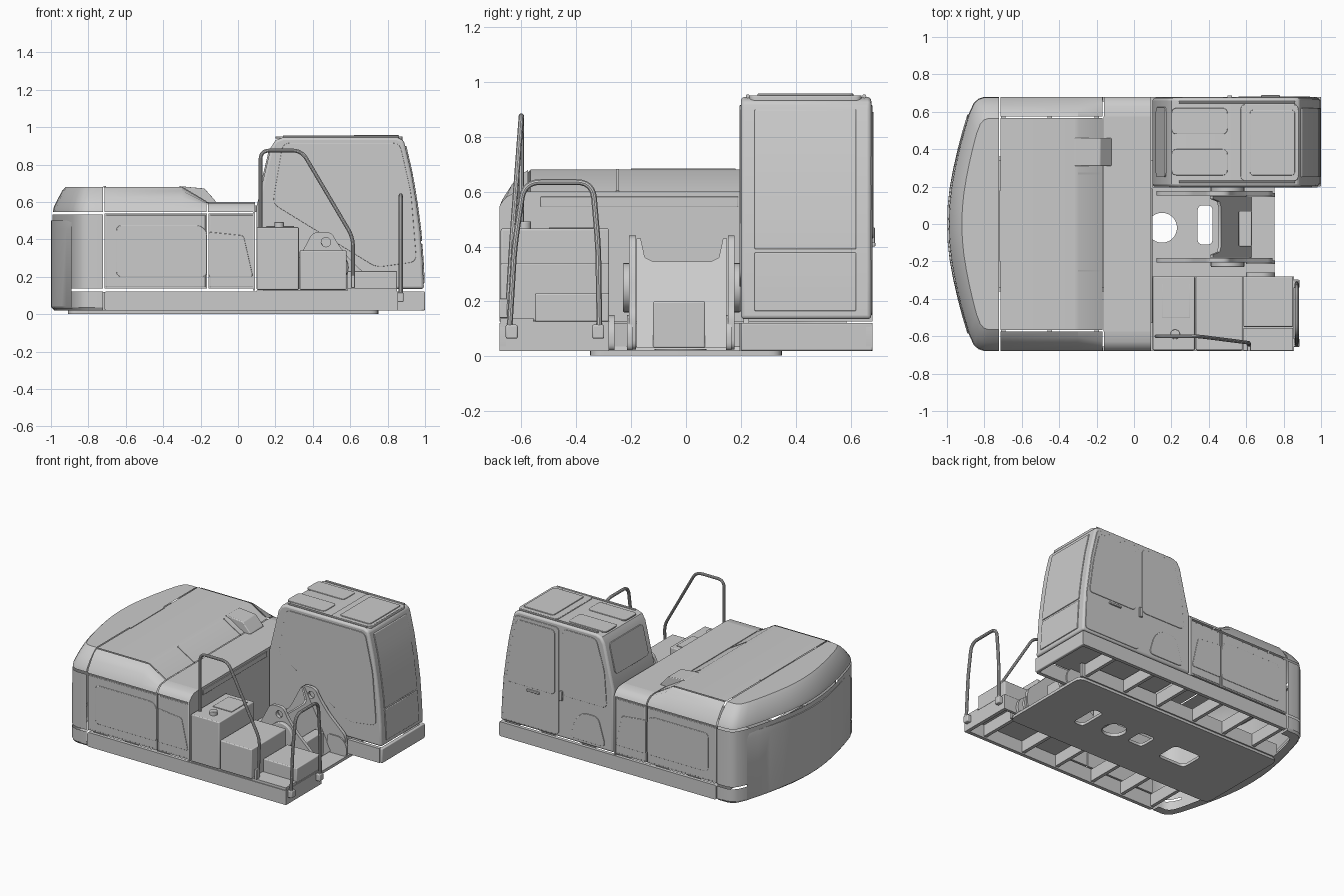
import bpy, bmesh, math
from mathutils import Vector

if "Cube" in bpy.data.objects:
    bpy.data.objects.remove(bpy.data.objects["Cube"])


def finish(name, bm):
    bmesh.ops.recalc_face_normals(bm, faces=bm.faces)
    me = bpy.data.meshes.new(name)
    bm.to_mesh(me)
    bm.free()
    ob = bpy.data.objects.new(name, me)
    bpy.context.collection.objects.link(ob)
    return ob


def fillet(pts, r, n=5, closed=True):
    """Round the corners of a polyline or polygon."""
    P = [Vector(p) for p in pts]
    out = []
    for i, p in enumerate(P):
        if not closed and i in (0, len(P) - 1):
            out.append(p)
            continue
        a, b = P[i - 1] - p, P[(i + 1) % len(P)] - p
        p0 = p + a.normalized() * min(r, a.length * .48)
        p1 = p + b.normalized() * min(r, b.length * .48)
        for k in range(n + 1):
            t = k / n
            out.append(p0 * (1 - t) ** 2 + p * 2 * t * (1 - t) + p1 * t * t)
    return out


def prism(name, pts, axis, a, b, bevel=0):
    """Polygon extruded along an axis from a to b."""
    put = {'x': lambda p, d: (d, p[0], p[1]), 'y': lambda p, d: (p[0], d, p[1]),
           'z': lambda p, d: (p[0], p[1], d)}[axis]
    bm = bmesh.new()
    A = [bm.verts.new(put(p, a)) for p in pts]
    B = [bm.verts.new(put(p, b)) for p in pts]
    bm.faces.new(A)
    bm.faces.new(B)
    for i in range(len(A)):
        j = (i + 1) % len(A)
        bm.faces.new((A[i], A[j], B[j], B[i]))
    ob = finish(name, bm)
    if bevel:
        m = ob.modifiers.new("bevel", 'BEVEL')
        m.width, m.segments, m.limit_method = bevel, 3, 'ANGLE'
        m.angle_limit = math.radians(40)
    return ob


def rect(a, b, c, d, r=0):
    p = [(a, c), (b, c), (b, d), (a, d)]
    return fillet(p, r) if r else p


def box(name, x0, x1, y0, y1, z0, z1, bevel=0):
    return prism(name, rect(x0, x1, y0, y1), 'z', z0, z1, bevel)


def circle(x, y, r, n=28):
    return [(x + r * math.cos(2 * math.pi * k / n), y + r * math.sin(2 * math.pi * k / n)) for k in range(n)]


def loft(name, rows, cap_last=False):
    bm = bmesh.new()
    V = [[bm.verts.new(p) for p in r] for r in rows]
    for r, s in zip(V, V[1:]):
        for i in range(len(r) - 1):
            bm.faces.new((r[i], r[i + 1], s[i + 1], s[i]))
    if cap_last:
        bm.faces.new(V[-1])
    return finish(name, bm)


def from_curve(name, cu):
    tmp = bpy.data.objects.new(name + "_curve", cu)
    bpy.context.collection.objects.link(tmp)
    dg = bpy.context.evaluated_depsgraph_get()
    me = bpy.data.meshes.new_from_object(tmp.evaluated_get(dg))
    bpy.data.objects.remove(tmp)
    ob = bpy.data.objects.new(name, me)
    bpy.context.collection.objects.link(ob)
    return ob


def spline(cu, pts, closed):
    s = cu.splines.new('POLY')
    s.points.add(len(pts) - 1)
    for q, p in zip(s.points, pts):
        q.co = (p[0], p[1], p[2] if len(p) > 2 else 0, 1)
    s.use_cyclic_u = closed


def tube(name, pts, r, corner=.05):
    cu = bpy.data.curves.new(name, 'CURVE')
    cu.dimensions, cu.bevel_depth, cu.bevel_resolution, cu.use_fill_caps = '3D', r, 3, True
    spline(cu, fillet(pts, corner, 6, False), False)
    return from_curve(name, cu)


def holed_plate(name, outlines, half):
    cu = bpy.data.curves.new(name, 'CURVE')
    cu.dimensions, cu.fill_mode, cu.extrude = '2D', 'BOTH', half
    for o in outlines:
        spline(cu, o, True)
    return from_curve(name, cu)


# base plate with openings, swing ring
base = holed_plate("base_plate", [rect(-.91, .75, -.35, .35, .05), circle(.15, -.02, .08),
                                  rect(.34, .42, -.11, .1, .03), rect(-.12, .0, -.07, .07, .03),
                                  rect(-.5, -.28, -.1, .08, .04)], .01)
base.location.z = .012
holed_plate("swing_ring", [circle(.15, -.02, .095), circle(.15, -.02, .08)], .012).location.z = .014

# lower frame: skirts, ribs and beams
for s, end, nm in ((-1, .855, "right"), (1, 1.0, "left")):
    prism(nm + "_skirt", fillet([(-.715, .02), (end, .02), (end, .122), (-.715, .122)], .015), 'y', s * .68, s * .655)
    box(nm + "_frame_beam", -.9, .74, s * .35 - .01, s * .35 + .01, .02, .118)
    for x in (-.7, -.45, -.2, .1, .38, .7):
        box(nm + "_cross_rib", x - .012, x + .012, s * .35, s * .66, .03, .118)
box("cab_front_skirt", .975, 1.0, .2, .68, .02, .122, .006)
box("cab_inner_skirt", .1, .98, .195, .22, .02, .122)
box("right_front_skirt", .83, .855, -.68, -.28, .02, .122)
box("right_inner_skirt", .1, .84, -.3, -.28, .02, .122)
box("right_deck", .1, .85, -.675, -.28, .112, .126)

# counterweight lofted from one plan outline
half = [(-.722, .68), (-.8, .68), (-.832, .67), (-.858, .645), (-.885, .585), (-.912, .495), (-.937, .4),
        (-.962, .29), (-.98, .19), (-.99, .1), (-.994, 0)]
plan = half + [(x, -y) for x, y in half[-2::-1]]


def ring(z, kx=1.0, ky=1.0, pts=plan, dx=0):
    return [(-.722 + (x + .722) * kx + dx, y * ky, z) for x, y in pts]


loft("counterweight_base", [ring(.02, .96, .985), ring(.035), ring(.122)])
loft("counterweight_bottom_lip", [ring(.02, .96, .985), ring(.02, .7, .9)])
loft("counterweight_body", [ring(.136), ring(.35), ring(.532, .99)])
loft("counterweight_top", [ring(.547, .985, .995), ring(.57, .97, .985), ring(.62, .88, .93),
                           ring(.66, .8, .87), ring(.68, .73, .83)], True)
core = plan[4:-4]
loft("counterweight_casting", [ring(.03, 1, 1, core), ring(.04, 1, 1, core, -.006), ring(.46, 1, 1, core, -.006),
                               ring(.5, 1, .95, core, -.006), ring(.5, .97, .95, core)])

# engine hood: side covers, lid and front deck
high = [(.68, .545), (.67, .57), (.635, .625), (.605, .66), (.575, .679)]
low = [(.68, .545), (.672, .56), (.655, .58), (.63, .594), (.575, .6)]
for s, nm in ((-1, "right"), (1, "left")):
    loft(nm + "_hood_shoulder", [[(x, s * y, z) for y, z in sec]
                                 for x, sec in ((-.714, high), (-.3, high), (-.168, low))])
    loft(nm + "_deck_shoulder", [[(x, s * y, z) for y, z in low] for x in (-.16, .09)])
    for a, b in ((-.714, -.166), (-.158, .09)):
        box(nm + "_side_door", a, b, s * .674, s * .66, .136, .538)
        box(nm + "_side_door_skin", a + .008, b - .008, s * .677, s * .67, .145, .53, .003)
    # pressed relief on the doors
    prism(nm + "_door_relief", fillet([(-.65, .2), (-.166, .2), (-.166, .44), (-.2, .475), (-.65, .475)], .03),
          'y', s * .68, s * .672, .003)
    prism(nm + "_door_relief_front", fillet([(-.158, .2), (.08, .2), (.03, .42), (-.158, .44)], .015),
          'y', s * .68, s * .672, .003)
loft("hood_lid", [[(x, y, z) for y in (-.567, .567)] for x, z in ((-.714, .68), (-.32, .68), (-.295, .676), (-.168, .6))])
box("front_deck", -.162, .09, -.575, .575, .585, .6)
prism("hood_bulkhead", [(-y, z) for y, z in low] + [(-.575, .6), (.575, .6)] + low[::-1] + [(.68, .126), (-.68, .126)],
      'x', .08, .092)
box("bulkhead_vent", .09, .098, -.53, .19, .545, .582, .003)
prism("hood_scoop", [(-.34, .67), (-.31, .684), (-.18, .672), (-.12, .605), (-.12, .595), (-.2, .595)],
      'y', .31, .46, .012)
box("lid_latch", -.72, -.706, -.2, .18, .678, .684)
for y in (-.25, .27):
    prism("hood_slope_rib", [(-.3, .674), (-.3, .683), (-.168, .604), (-.168, .596)], 'y', y - .005, y + .005)

# cab shell
front = [(1.0, .135), (.993, .28), (.98, .45), (.96, .6), (.935, .75), (.9, .9)]
front = [(x - .006, z) for x, z in front]
cab = [(.1, .135)] + front + [(.885, .93), (.85, .945), (.24, .945), (.2, .93), (.175, .89), (.125, .68), (.1, .58)]
prism("cab_shell", cab, 'y', .2, .675, .014)


def front_x(z):
    for (x0, z0), (x1, z1) in zip(front, front[1:]):
        if z <= z1:
            return x0 + (x1 - x0) * (z - z0) / (z1 - z0)
    return front[-1][0]


# windscreen panes follow the curved front
for nm, z0, z1 in (("lower", .165, .378), ("upper", .39, .9)):
    zs = [z0 + (z1 - z0) * k / 8 for k in range(9)]
    prism(nm + "_windscreen", [(front_x(z) + .006, z) for z in zs] + [(front_x(z) - .01, z) for z in zs[::-1]],
          'y', .25, .62, .004)

# cab windows and door
prism("right_cab_window", fillet([(.24, .915), (.185, .59), (.74, .25), (.955, .28), (.925, .65), (.865, .915)], .04),
      'y', .195, .205, .002)
prism("cab_door", fillet([(.53, .15), (.975, .15), (.965, .42), (.925, .7), (.875, .915), (.53, .915)], .03),
      'y', .67, .679, .003)
prism("door_window", fillet([(.56, .43), (.945, .43), (.91, .68), (.86, .89), (.56, .89)], .03), 'y', .67, .683, .002)
prism("left_rear_window", fillet([(.5, .44), (.5, .915), (.235, .915), (.17, .7), (.15, .44)], .04), 'y', .67, .679, .002)
prism("cab_service_cover", fillet([(.16, .16), (.44, .16), (.4, .3), (.34, .36), (.22, .36)], .04), 'y', .67, .68, .003)
box("door_handle", .5, .525, .67, .688, .4, .47, .004)
box("door_pull", .68, .78, .67, .69, .4, .415, .004)
prism("cab_rear_window", fillet([(.25, .67), (.625, .67), (.625, .88), (.25, .88)], .03), 'x', 0, .01, .002)
rear = bpy.data.objects["cab_rear_window"]
for v in rear.data.vertices:
    v.co.x += .118 + (v.co.z - .68) * .05 / .21

# roof hatch, roof pressings and rails
prism("roof_hatch", rect(.57, .88, .23, .64, .03), 'z', .93, .951, .004)
prism("roof_hatch_glass", rect(.62, .86, .26, .61, .02), 'z', .94, .957, .003)
for a, b in ((.26, .4), (.48, .62)):
    prism("roof_pressing", rect(.2, .5, a, b, .03), 'z', .94, .95, .003)
for y in (.225, .65):
    tube("roof_gutter", [(.24, y, .948), (.86, y, .948)], .007)

# tank and stepped tool boxes
box("fuel_tank", .1, .325, -.675, -.28, .13, .465, .006)
box("middle_step_box", .33, .58, -.675, -.28, .13, .34, .006)
box("front_step_box", .585, .85, -.55, -.28, .126, .23, .006)
box("front_side_tray", .585, .85, -.675, -.555, .126, .14)
prism("fuel_cap", circle(.22, -.59, .026), 'z', .46, .492, .004)
box("tank_cover", .15, .3, -.5, -.32, .464, .47, .002)
box("side_latch", .605, .625, -.68, -.65, .14, .21, .004)

# boom mount: two cheeks with pin holes, cross plate and bosses
lug = fillet([(.12, .024), (.74, .024), (.74, .16), (.6, .29), (.53, .38), (.5, .44), (.4, .44), (.3, .25), (.12, .12)], .035)
for y, out in ((-.195, -1), (.165, 1)):
    cheek = holed_plate("boom_mount_cheek", [lug, circle(.47, .385, .025)], .012)
    cheek.rotation_euler.x = math.pi / 2
    cheek.location.y = y
    prism("boom_mount_boss", circle(.5, .25, .09), 'y', y, y + out * .035, .006)
    for d in (0, .065):
        yy = y + out * d - .01
        prism("cylinder_lug", fillet([(.6, .02), (.755, .02), (.755, .1), (.71, .15), (.6, .15)], .03), 'y', yy - .01, yy + .01)
saddle = [(-.18, .03), (.15, .03), (.15, .43), (.135, .43), (.12, .36), (.09, .345), (-.12, .345), (-.15, .36),
          (-.165, .43), (-.18, .43)]
plate = prism("boom_mount_cross_plate", saddle, 'x', 0, .015)
for v in plate.data.vertices:
    v.co.x += .63 - .52 * v.co.z
box("boom_mount_center_block", .56, .63, -.12, .07, .03, .2, .006)

# handrails
tube("front_handrail", [(.87, -.645, .07), (.87, -.625, .4), (.87, -.59, .635), (.87, -.34, .635), (.87, -.32, .4),
                        (.87, -.315, .07)], .011, .06)
for y in (-.635, -.32):
    box("handrail_foot", .85, .885, y - .022, y + .022, .065, .115, .006)
tube("side_handrail", [(.12, -.6, .46), (.12, -.6, .875), (.34, -.6, .875), (.615, -.635, .41), (.615, -.65, .15)], .01, .05)

# smooth shading with sharp edges kept
bpy.ops.object.select_all(action='DESELECT')
for ob in bpy.context.scene.objects:
    ob.select_set(True)
    bpy.context.view_layer.objects.active = ob
bpy.ops.object.shade_smooth_by_angle(angle=math.radians(30))
